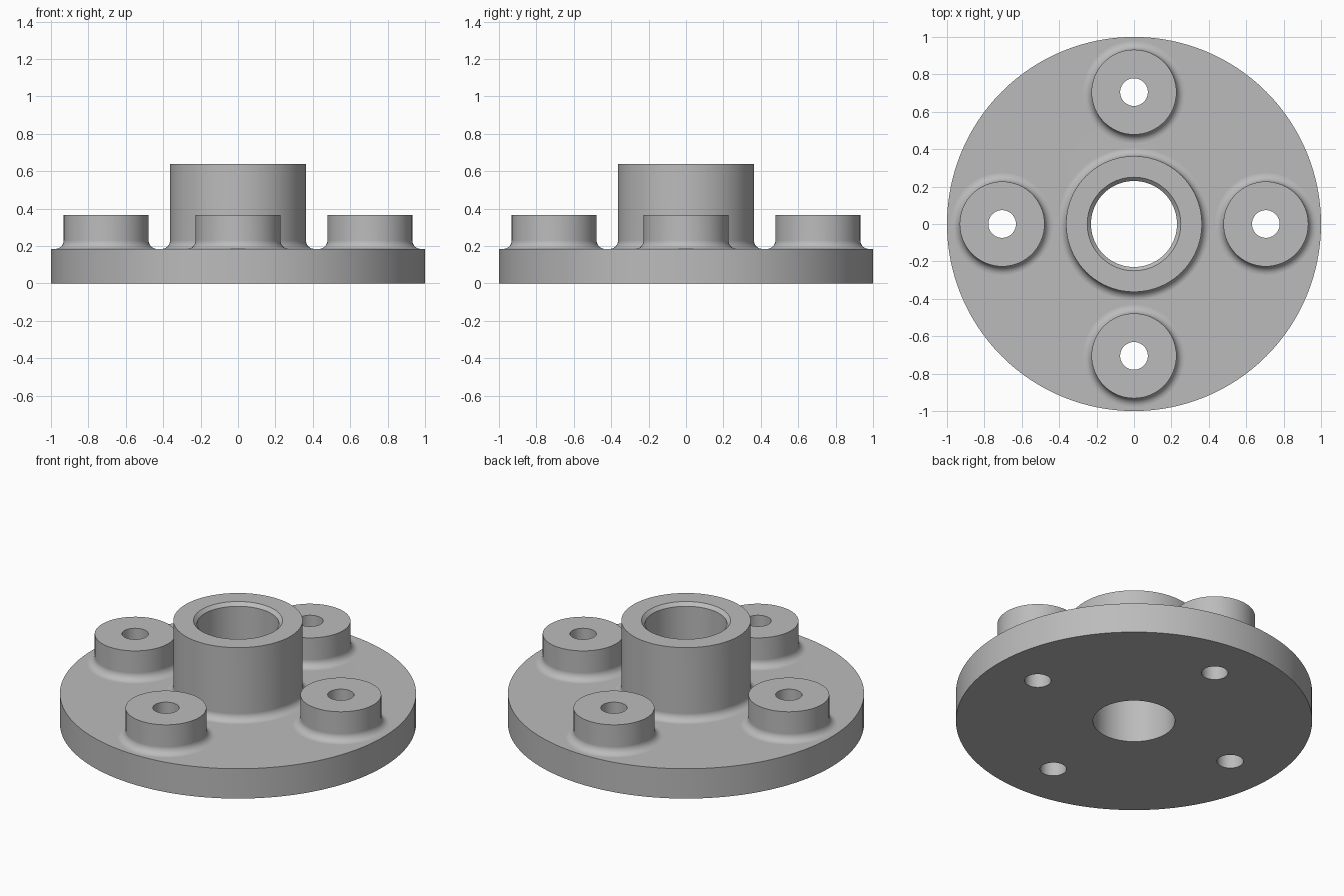
import bpy
import bmesh
from math import cos, sin, pi, radians

if "Cube" in bpy.data.objects:
    bpy.data.objects.remove(bpy.data.objects["Cube"], do_unlink=True)

# Main dimensions
PLATE_TOP, HUB_TOP, BOSS_TOP = 0.185, 0.638, 0.366
HUB_R, BORE_R, CHAMFER = 0.363, 0.23, 0.02
BOSS_R, HOLE_R, BOLT_CIRCLE = 0.227, 0.074, 0.705
FILLET = 0.045

steel = bpy.data.materials.new("steel grey")
colour = (0.5, 0.5, 0.5, 1)
steel.diffuse_color = colour
steel.use_nodes = True
steel.node_tree.nodes["Principled BSDF"].inputs["Base Color"].default_value = colour


def fillet(radius):
    """Concave quarter arc from the wall at radius down to the plate top."""
    arc = [i * pi / 16 for i in range(9)]
    return [(radius + FILLET * (1 - cos(a)), PLATE_TOP + FILLET * (1 - sin(a)))
            for a in arc]


def lathe(name, profile, segments, closed, location=(0, 0, 0)):
    """Revolve an (r, z) profile around the vertical axis."""
    bm = bmesh.new()
    rings = []
    for r, z in profile:
        angles = [2 * pi * i / segments for i in range(segments)]
        rings.append([bm.verts.new((r * cos(a), r * sin(a), z)) for a in angles])
    pairs = list(zip(rings, rings[1:]))
    if closed:
        pairs.append((rings[-1], rings[0]))
    for upper, lower in pairs:
        for i in range(segments):
            j = (i + 1) % segments
            bm.faces.new((upper[i], lower[i], lower[j], upper[j]))
    mesh = bpy.data.meshes.new(name)
    bm.to_mesh(mesh)
    bm.free()
    mesh.materials.append(steel)
    obj = bpy.data.objects.new(name, mesh)
    obj.location = location
    bpy.context.collection.objects.link(obj)
    return obj


def activate(obj):
    bpy.ops.object.select_all(action="DESELECT")
    obj.select_set(True)
    bpy.context.view_layer.objects.active = obj


def finish(obj):
    """Smooth the round walls while keeping flats flat and rims sharp."""
    activate(obj)
    bpy.ops.object.shade_smooth_by_angle(angle=radians(30))
    weighted = obj.modifiers.new("flat face normals", "WEIGHTED_NORMAL")
    weighted.keep_sharp = True


# Round plate and central hub with a chamfered bore
flange_profile = [(BORE_R, 0), (BORE_R, HUB_TOP - CHAMFER),
                  (BORE_R + CHAMFER, HUB_TOP), (HUB_R, HUB_TOP)]
flange_profile += fillet(HUB_R) + [(1, PLATE_TOP), (1, 0)]
flange = lathe("flange_plate_and_hub", flange_profile, 128, True)

# Four bolt bosses, and a hole through the plate under each
places = {"left": (1, 0), "back": (0, 1), "right": (-1, 0), "front": (0, -1)}
boss_profile = [(HOLE_R, PLATE_TOP), (HOLE_R, BOSS_TOP), (BOSS_R, BOSS_TOP)]
boss_profile += fillet(BOSS_R)
for side, (dx, dy) in places.items():
    spot = (dx * BOLT_CIRCLE, dy * BOLT_CIRCLE, 0)
    finish(lathe(side + "_bolt_boss", boss_profile, 64, False, spot))

    bpy.ops.mesh.primitive_cylinder_add(vertices=64, radius=HOLE_R, depth=1,
                                        location=spot)
    cutter = bpy.context.object
    cutter.name = side + "_hole_cutter"
    cutter.hide_render = True
    # Start the cutter's vertices on +x so both hole walls line up
    cutter.rotation_euler.z = pi / 2
    cutter.data.materials.append(steel)
    cut = flange.modifiers.new("bolt hole", "BOOLEAN")
    cut.operation = "DIFFERENCE"
    cut.solver = "EXACT"
    cut.object = cutter
    activate(flange)
    bpy.ops.object.modifier_apply(modifier=cut.name)
    bpy.data.objects.remove(cutter, do_unlink=True)

finish(flange)
